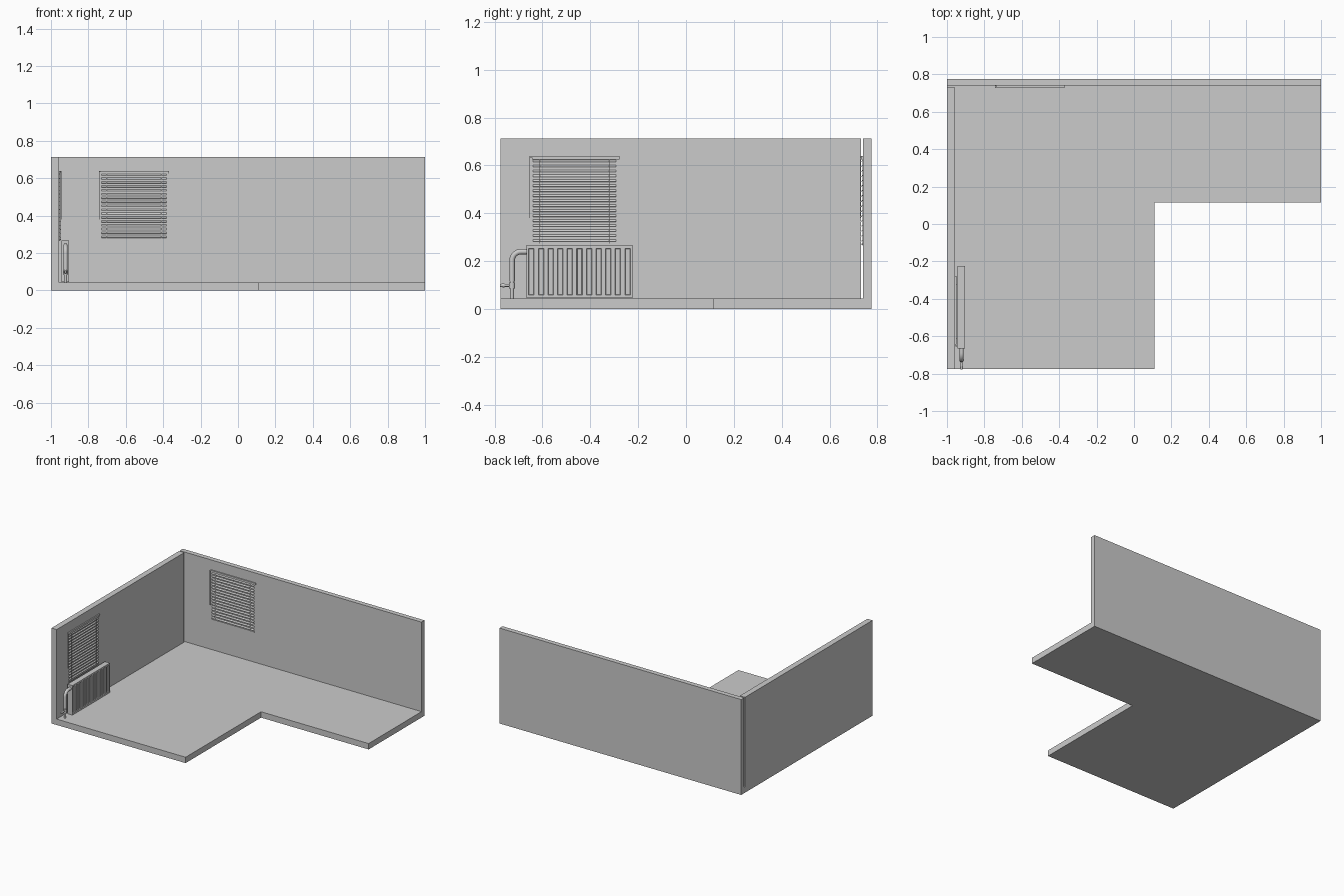
import bpy, bmesh, math
from mathutils import Matrix, Vector

if "Cube" in bpy.data.objects:
    bpy.data.objects.remove(bpy.data.objects["Cube"])


def finish(name, bm, matrix=None):
    bmesh.ops.recalc_face_normals(bm, faces=bm.faces[:])
    me = bpy.data.meshes.new(name)
    bm.to_mesh(me)
    bm.free()
    ob = bpy.data.objects.new(name, me)
    bpy.context.collection.objects.link(ob)
    if matrix:
        ob.matrix_world = matrix
    return ob


def add_box(bm, lo, hi, tilt=0):
    lo, hi = Vector(lo), Vector(hi)
    size = hi - lo
    m = (Matrix.Translation((lo + hi) / 2) @ Matrix.Rotation(tilt, 4, 'X')
         @ Matrix.Diagonal((*size, 1)))
    bmesh.ops.create_cube(bm, size=1, matrix=m)


def box(name, lo, hi, matrix=None):
    bm = bmesh.new()
    add_box(bm, lo, hi)
    return finish(name, bm, matrix)


def smooth(ob):
    bpy.ops.object.select_all(action='DESELECT')
    ob.select_set(True)
    bpy.context.view_layer.objects.active = ob
    bpy.ops.object.shade_smooth_by_angle(angle=math.radians(35))


def rod(name, a, b, r1, r2=None, sides=16):
    a, b = Vector(a), Vector(b)
    d = b - a
    bm = bmesh.new()
    m = Matrix.Translation((a + b) / 2) @ d.to_track_quat('Z', 'Y').to_matrix().to_4x4()
    bmesh.ops.create_cone(bm, cap_ends=True, segments=sides, radius1=r1,
                          radius2=r1 if r2 is None else r2, depth=d.length, matrix=m)
    ob = finish(name, bm)
    smooth(ob)
    return ob


FLOOR, TOP, Y = 0.044, 0.713, 0.776
WALL_X, WALL_Y = -0.957, 0.74

# L-shaped floor slab
bm = bmesh.new()
outline = [(-1, -Y), (0.11, -Y), (0.11, 0.115), (1, 0.115), (1, Y), (-1, Y)]
face = bm.faces.new([bm.verts.new((x, y, 0)) for x, y in outline])
ext = bmesh.ops.extrude_face_region(bm, geom=[face])
bmesh.ops.translate(bm, vec=(0, 0, FLOOR),
                    verts=[v for v in ext['geom'] if isinstance(v, bmesh.types.BMVert)])
finish("floor", bm)

# Walls, with the narrow gap in the corner
box("left_wall", (-1, -Y, FLOOR), (WALL_X, 0.731, TOP))
box("back_wall", (-1, WALL_Y, FLOOR), (1, Y, TOP))


# Window blind: local x runs along the wall, -y points into the room
def blind(prefix, matrix):
    w = 0.188
    box(prefix + "_window_panel", (-w, -0.002, 0.265), (w, 0.002, 0.64), matrix)
    box(prefix + "_head_rail", (-w + 0.01, -0.009, 0.626), (w, 0, 0.64), matrix)
    box(prefix + "_bottom_rail", (-w + 0.014, -0.007, 0.267), (w - 0.014, -0.001, 0.275), matrix)
    bm = bmesh.new()
    count = 17
    for i in range(count):
        z = 0.287 + i * 0.332 / (count - 1)
        add_box(bm, (-w + 0.014, -0.0105, z - 0.001),
                (w - 0.014, 0.0015, z + 0.001), math.radians(50))
    finish(prefix + "_slats", bm, matrix)
    bm = bmesh.new()
    for x in (-0.145, 0.145):
        add_box(bm, (x - 0.0015, -0.0095, 0.27), (x + 0.0015, -0.008, 0.63))
    finish(prefix + "_ladder_cords", bm, matrix)
    bm = bmesh.new()
    add_box(bm, (-w, -0.0125, 0.38), (-w + 0.003, -0.0095, 0.64))
    add_box(bm, (-w, -0.0125, 0.634), (-w + 0.014, -0.004, 0.64))
    finish(prefix + "_pull_wand", bm, matrix)


blind("back", Matrix.Translation((-0.556, WALL_Y, 0)))
blind("left", Matrix.Translation((WALL_X, -0.466, 0)) @ Matrix.Rotation(math.pi / 2, 4, 'Z'))

# Radiator: a block cut into a grid, with every other column pressed in
x0, x1, y0, y1, z0, z1 = -0.943, -0.903, -0.666, -0.224, 0.046, 0.267
bm = bmesh.new()
add_box(bm, (x0, y0, z0), (x1, y1, z1))
columns = 11
pitch = (y1 - y0) / columns
half = 0.0115
centres = [y0 + (i + 0.5) * pitch for i in range(columns)]
cuts = [((0, c + s * half, 0), (0, 1, 0)) for c in centres for s in (-1, 1)]
cuts += [((0, 0, z), (0, 0, 1)) for z in (z0 + 0.013, z1 - 0.013)]
for co, no in cuts:
    bmesh.ops.bisect_plane(bm, geom=bm.verts[:] + bm.edges[:] + bm.faces[:],
                           plane_co=co, plane_no=no)
bm.normal_update()
grooves = []
for f in bm.faces:
    c = f.calc_center_median()
    if (abs(f.normal.x) > 0.9 and z0 + 0.02 < c.z < z1 - 0.02
            and any(abs(c.y - m) < 0.002 for m in centres)):
        grooves.append(f)
bmesh.ops.inset_individual(bm, faces=grooves, thickness=0.003, depth=-0.006)
finish("radiator", bm)

# Pipe bending from the radiator down to the floor
px, py, pz = -0.922, -0.727, 0.24
bend = 0.038
path = [(px, -0.66, pz)]
for i in range(9):
    a = math.pi / 2 + i * math.pi / 16
    path.append((px, py + bend + bend * math.cos(a), pz - bend + bend * math.sin(a)))
path.append((px, py, 0.115))
bm = bmesh.new()
rings = []
for i, p in enumerate(path):
    d = Vector(path[min(i + 1, len(path) - 1)]) - Vector(path[max(i - 1, 0)])
    d.normalize()
    side, up = Vector((1, 0, 0)), Vector((1, 0, 0)).cross(d)
    rings.append([bm.verts.new(Vector(p) + 0.0115 * (math.cos(t) * side + math.sin(t) * up))
                  for t in (k * math.tau / 16 for k in range(16))])
for r, s in zip(rings, rings[1:]):
    for k in range(16):
        bm.faces.new((r[k], r[k - 1], s[k - 1], s[k]))
bm.faces.new(rings[0])
bm.faces.new(rings[-1])
smooth(finish("pipe", bm))
rod("pipe_foot", (px, py, FLOOR), (px, py, 0.12), 0.008)

# Valve on the pipe
rod("valve_collar", (px, py, 0.085), (px, py, 0.112), 0.0125)
rod("valve_stem", (px, py, 0.099), (px, -0.766, 0.099), 0.006)
rod("valve_knob", (px, -0.758, 0.099), (px, -0.777, 0.099), 0.009, 0.006)
